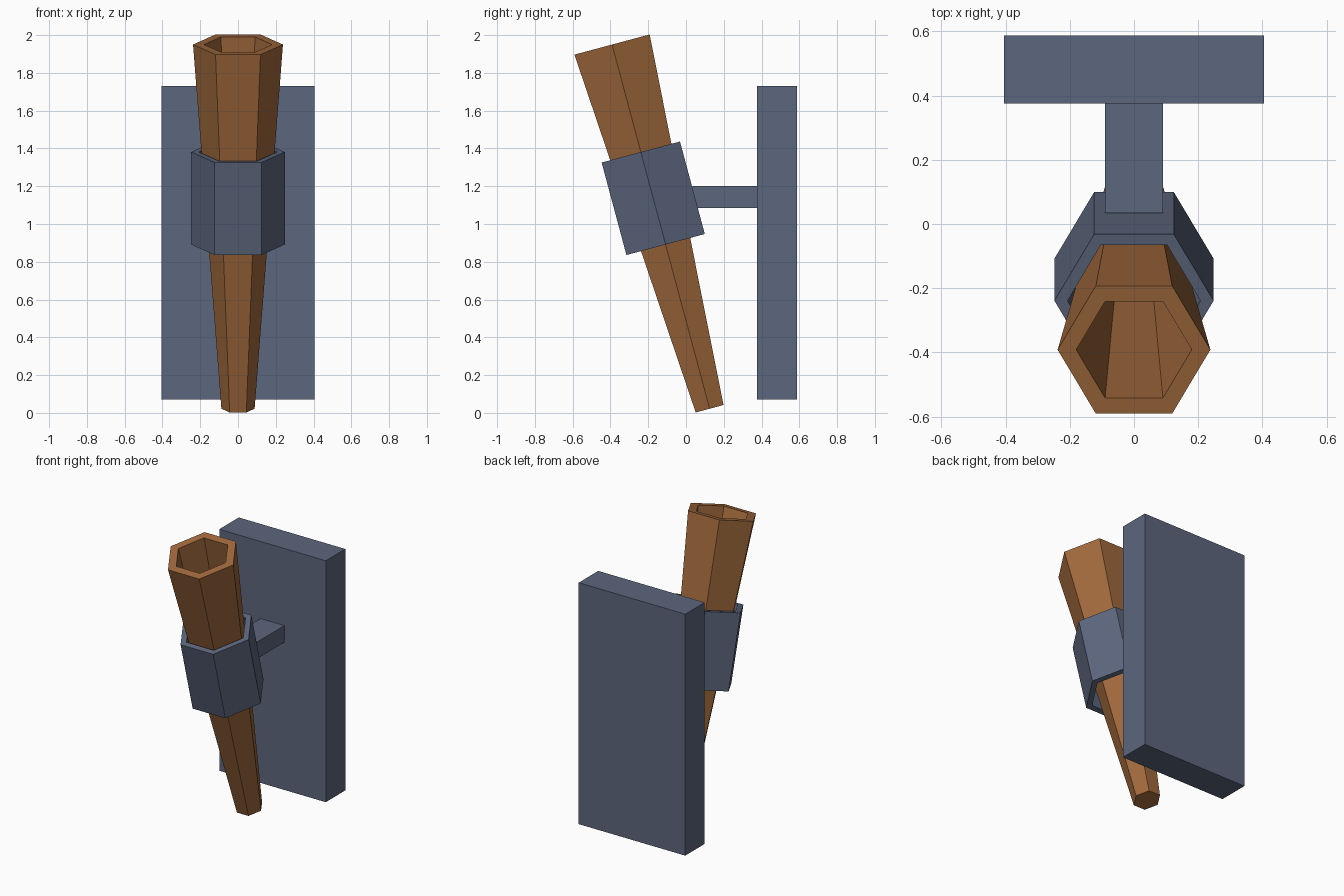
import bpy, bmesh, math
from mathutils import Matrix, Vector

if "Cube" in bpy.data.objects:
    bpy.data.objects.remove(bpy.data.objects["Cube"])

TILT = math.radians(15)
BASE = Vector((0, 0.125, 0.022))   # lower end of the torch axis


def material(name, rgb):
    m = bpy.data.materials.new(name)
    m.diffuse_color = (*rgb, 1)
    m.use_nodes = True
    m.node_tree.nodes["Principled BSDF"].inputs["Base Color"].default_value = m.diffuse_color
    return m


wood = material("wood", (0.35, 0.14, 0.045))
iron = material("iron", (0.107, 0.133, 0.205))


def finish(name, bm, mat):
    bmesh.ops.recalc_face_normals(bm, faces=bm.faces)
    me = bpy.data.meshes.new(name)
    bm.to_mesh(me)
    bm.free()
    me.materials.append(mat)
    ob = bpy.data.objects.new(name, me)
    bpy.context.collection.objects.link(ob)
    return ob


def hex_loft(name, profile, mat, closed=False):
    """Six-sided loft through (radius, height) points, leaned forward."""
    bm = bmesh.new()
    rings = [[bm.verts.new((r * math.cos(k * math.pi / 3),
                            r * math.sin(k * math.pi / 3), h))
              for k in range(6)] for r, h in profile]
    pairs = list(zip(rings, rings[1:]))
    if closed:
        pairs.append((rings[-1], rings[0]))
    else:
        bm.faces.new(rings[0])
        bm.faces.new(rings[-1])
    for a, b in pairs:
        for k in range(6):
            n = (k + 1) % 6
            bm.faces.new((a[k], a[n], b[n], b[k]))
    ob = finish(name, bm, mat)
    ob.location = BASE
    ob.rotation_euler = (TILT, 0, 0)
    return ob


def box(name, lo, hi, mat):
    lo, hi = Vector(lo), Vector(hi)
    bm = bmesh.new()
    bmesh.ops.create_cube(bm, size=1, matrix=Matrix.Translation((lo + hi) / 2)
                          @ Matrix.Diagonal((*(hi - lo), 1)))
    return finish(name, bm, mat)


# Tapered hollow torch: outside, rim, then down the inside to a closed floor
hex_loft("torch_shaft", [(0.088, 0), (0.238, 1.996), (0.18, 1.996), (0.07, 0.08)], wood)

# Hexagonal sleeve with clearance around the shaft
hex_loft("holder_sleeve", [(0.248, 0.9), (0.248, 1.407), (0.207, 1.407), (0.207, 0.9)],
         iron, closed=True)

# Arm and wall plate
box("support_arm", (-0.09, 0.035, 1.085), (0.09, 0.38, 1.2), iron)
box("wall_plate", (-0.405, 0.375, 0.07), (0.405, 0.587, 1.73), iron)
